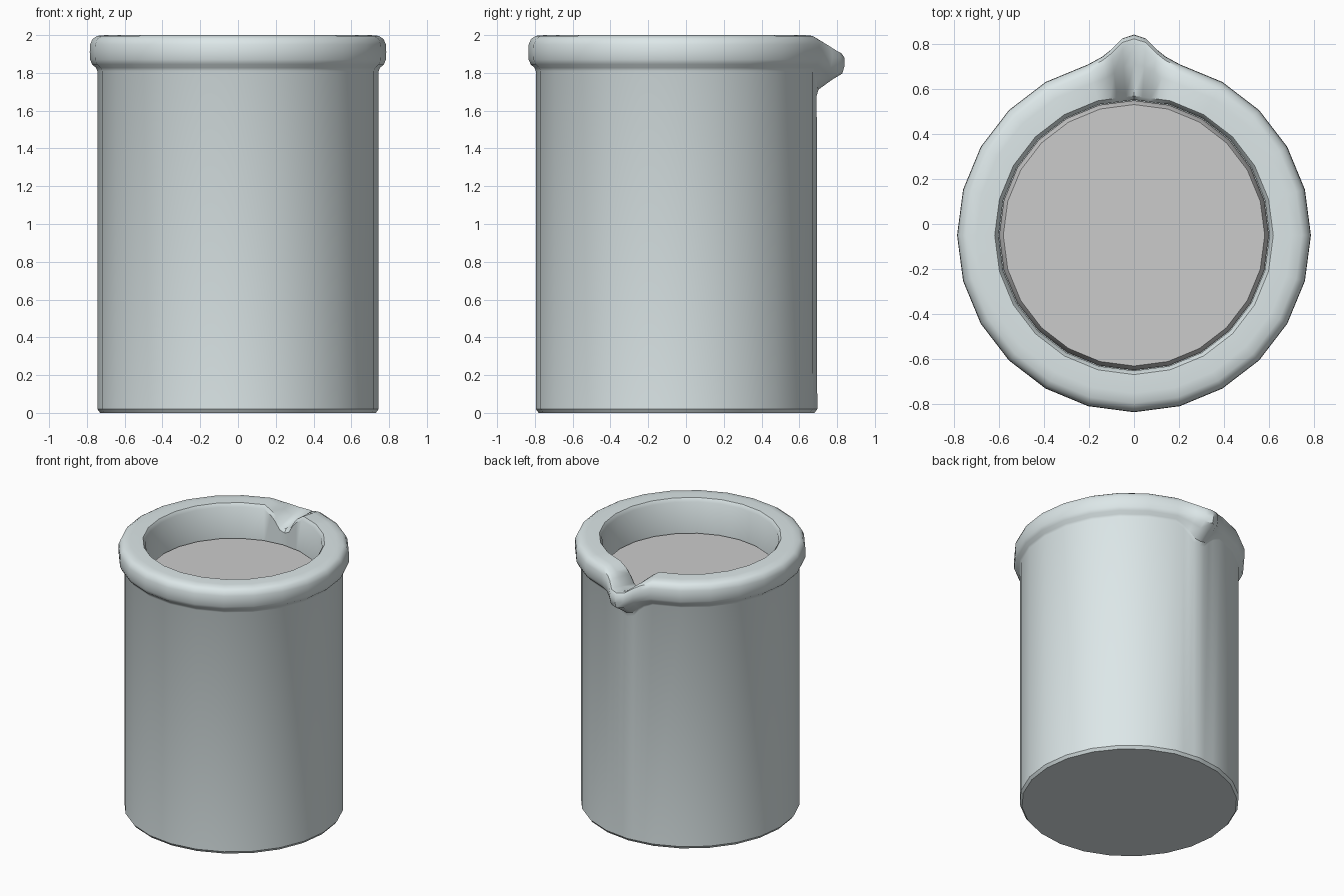
import bpy, bmesh
from math import sin, cos, pi, radians
from mathutils import Vector

if "Cube" in bpy.data.objects:
    bpy.data.objects.remove(bpy.data.objects["Cube"])

CY = -0.05      # axis of the round body (the spout fills the +y side)
SEG = 24
STEP = 2 * pi / SEG

# Profile stations: (normal radius, z), (radius, z at the middle of the spout)
PROFILE = [
    ((0.730, 0.000), (0.730, 0.000)),
    ((0.745, 0.020), (0.745, 0.020)),
    ((0.745, 1.810), (0.742, 1.680)),
    ((0.752, 1.827), (0.752, 1.712)),
    ((0.772, 1.845), (0.825, 1.765)),
    ((0.783, 1.870), (0.878, 1.797)),
    ((0.785, 1.910), (0.890, 1.840)),
    ((0.783, 1.950), (0.889, 1.880)),
    ((0.770, 1.980), (0.872, 1.905)),
    ((0.745, 1.996), (0.840, 1.905)),
    ((0.700, 2.000), (0.760, 1.885)),
    ((0.618, 2.000), (0.618, 1.855)),
    ((0.601, 1.975), (0.601, 1.830)),
    ((0.601, 1.700), (0.601, 1.700)),
]

# Columns around the body: regular polygon corners plus extra ones at the spout
SPOUT = {-10: 0.25, -7: 0.50, -3.5: 0.90, 0: 1.0, 3.5: 0.90, 7: 0.50, 10: 0.25}
columns = [(pi / 2 + radians(d), w) for d, w in SPOUT.items()]
columns += [(pi / 2 + i * STEP, 0.0) for i in range(1, SEG)]


def make_object(name, bm, colour=None):
    bmesh.ops.recalc_face_normals(bm, faces=bm.faces)
    me = bpy.data.meshes.new(name)
    bm.to_mesh(me)
    bm.free()
    ob = bpy.data.objects.new(name, me)
    bpy.context.collection.objects.link(ob)
    if colour:
        mat = bpy.data.materials.new(name + "_colour")
        mat.diffuse_color = colour
        mat.use_nodes = True
        mat.node_tree.nodes["Principled BSDF"].inputs["Base Color"].default_value = mat.diffuse_color
        me.materials.append(mat)
    bpy.ops.object.select_all(action='DESELECT')
    ob.select_set(True)
    bpy.context.view_layer.objects.active = ob
    bpy.ops.object.shade_smooth_by_angle(angle=radians(35))
    return ob


def chord(angle):
    """Radius factor that keeps extra columns on the flat polygon sides."""
    off = (angle - pi / 2) % STEP
    return cos(STEP / 2) / cos(off - STEP / 2)


def skin(bm, rings):
    """Join closed rings of vertices and cap both ends."""
    for a, b in zip(rings, rings[1:]):
        n = len(a)
        for i in range(n):
            j = (i + 1) % n
            bm.faces.new((a[i], a[j], b[j], b[i]))
    bm.faces.new(rings[0][::-1])
    bm.faces.new(rings[-1])


# Beaker: round wall, rolled rim and pouring spout
bm = bmesh.new()
rings = []
for base, lip in PROFILE:
    ring = []
    for a, w in columns:
        k = chord(a)
        r, z = Vector((base[0] * k, base[1])).lerp(Vector((lip[0] * k, lip[1])), w)
        ring.append(bm.verts.new((r * cos(a), CY + r * sin(a), z)))
    rings.append(ring)
skin(bm, rings)
make_object("beaker", bm, (0.72, 0.80, 0.81, 1))

# Contents: flat disc with a bevelled edge just under the rim
bm = bmesh.new()
rings = [[bm.verts.new((r * cos(i * STEP), CY + r * sin(i * STEP), z)) for i in range(SEG)]
         for r, z in ((0.598, 1.702), (0.598, 1.715), (0.58, 1.75))]
skin(bm, rings)
make_object("contents", bm)
